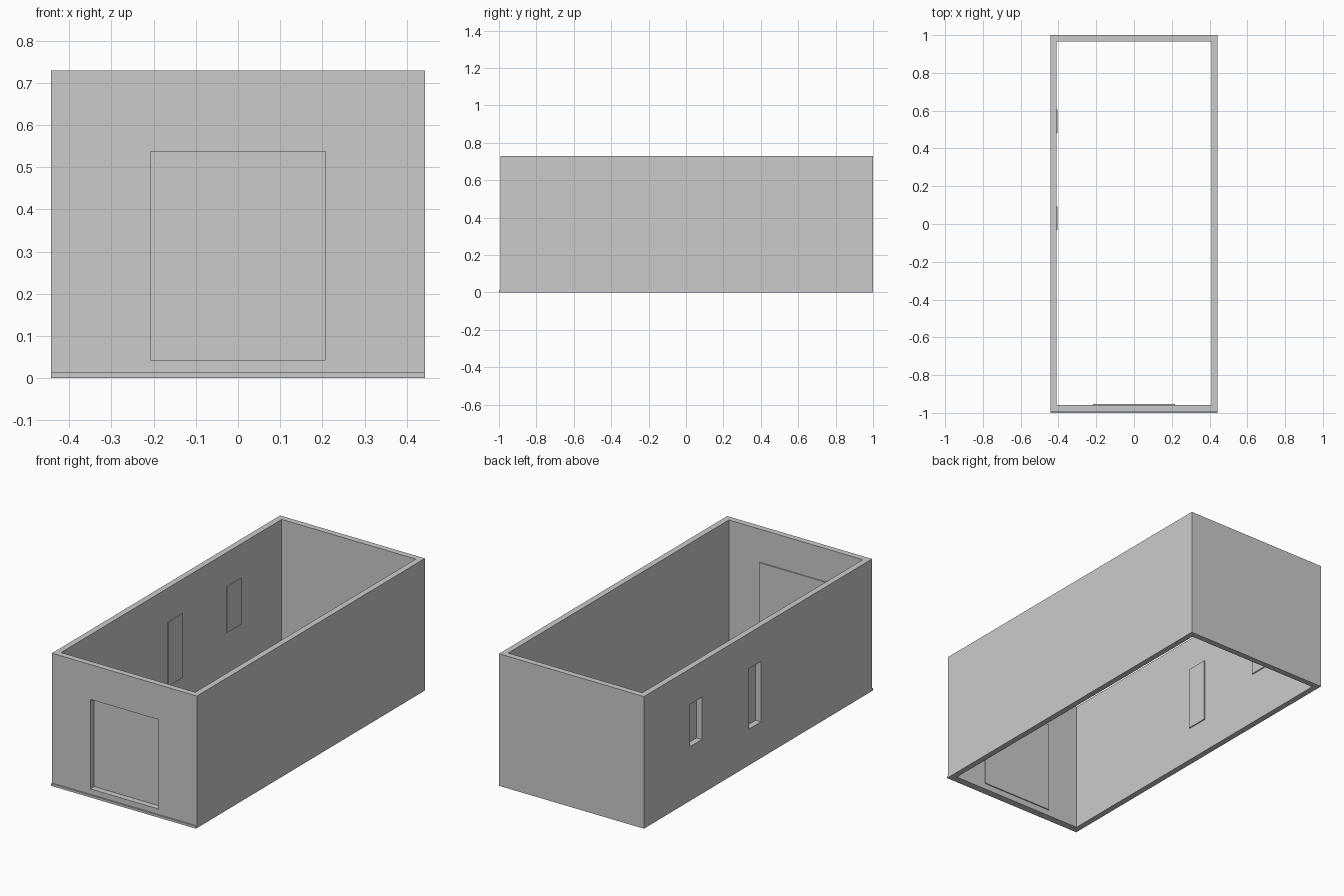
import bpy

if "Cube" in bpy.data.objects:
    bpy.data.objects.remove(bpy.data.objects["Cube"], do_unlink=True)

grey = bpy.data.materials.new("plain_grey")
grey.use_nodes = True
grey.diffuse_color = (0.6, 0.6, 0.6, 1)
grey.node_tree.nodes["Principled BSDF"].inputs["Base Color"].default_value = (0.6, 0.6, 0.6, 1)


def box(name, x, y, z):
    """Box spanning the given (low, high) ranges."""
    bpy.ops.mesh.primitive_cube_add(size=1, location=[sum(r) / 2 for r in (x, y, z)])
    ob = bpy.context.object
    ob.name = name
    ob.scale = [r[1] - r[0] for r in (x, y, z)]
    bpy.ops.object.transform_apply(location=True, rotation=False, scale=True)
    ob.data.materials.append(grey)
    return ob


def grow(r, margin=0.01):
    return (r[0] - margin, r[1] + margin)


W, H = 0.443, 0.73            # half width and height
FRONT, T = -0.992, 0.033      # front face and wall thickness
PLATE = 0.006                 # thickness of the infill plates
inner_left, inner_front = -W + T, FRONT + T

# Openings
door_x, door_z = (-0.208, 0.207), (0.043, 0.537)
windows = {
    "tall_window": ((-0.022, 0.082), (0.2, 0.534)),
    "short_window": ((0.493, 0.597), (0.3, 0.534)),
}

# Open-topped, floorless wall shell
walls = box("walls", (-W, W), (FRONT, 1), (0, H))
cutters = [
    box("room_cutter", (inner_left, W - T), (inner_front, 1 - T), (-0.2, H + 0.2)),
    box("door_cutter", door_x, (FRONT - 0.1, inner_front + 0.1), door_z),
]
for name, (y, z) in windows.items():
    cutters.append(box(name + "_cutter", (-W - 0.1, inner_left + 0.1), y, z))

for cutter in cutters:
    mod = walls.modifiers.new("cut", "BOOLEAN")
    mod.operation = "DIFFERENCE"
    mod.solver = "EXACT"
    mod.object = cutter
    bpy.context.view_layer.objects.active = walls
    bpy.ops.object.modifier_apply(modifier=mod.name)
    bpy.data.objects.remove(cutter, do_unlink=True)

# Thin plates closing the openings from the inside
box("door_plate", grow(door_x), (inner_front, inner_front + PLATE), grow(door_z))
for name, (y, z) in windows.items():
    box(name + "_plate", (inner_left, inner_left + PLATE), grow(y), grow(z))

# Low ledge along the front
box("front_ledge", (-W, W), (-1, FRONT), (0, 0.013))
